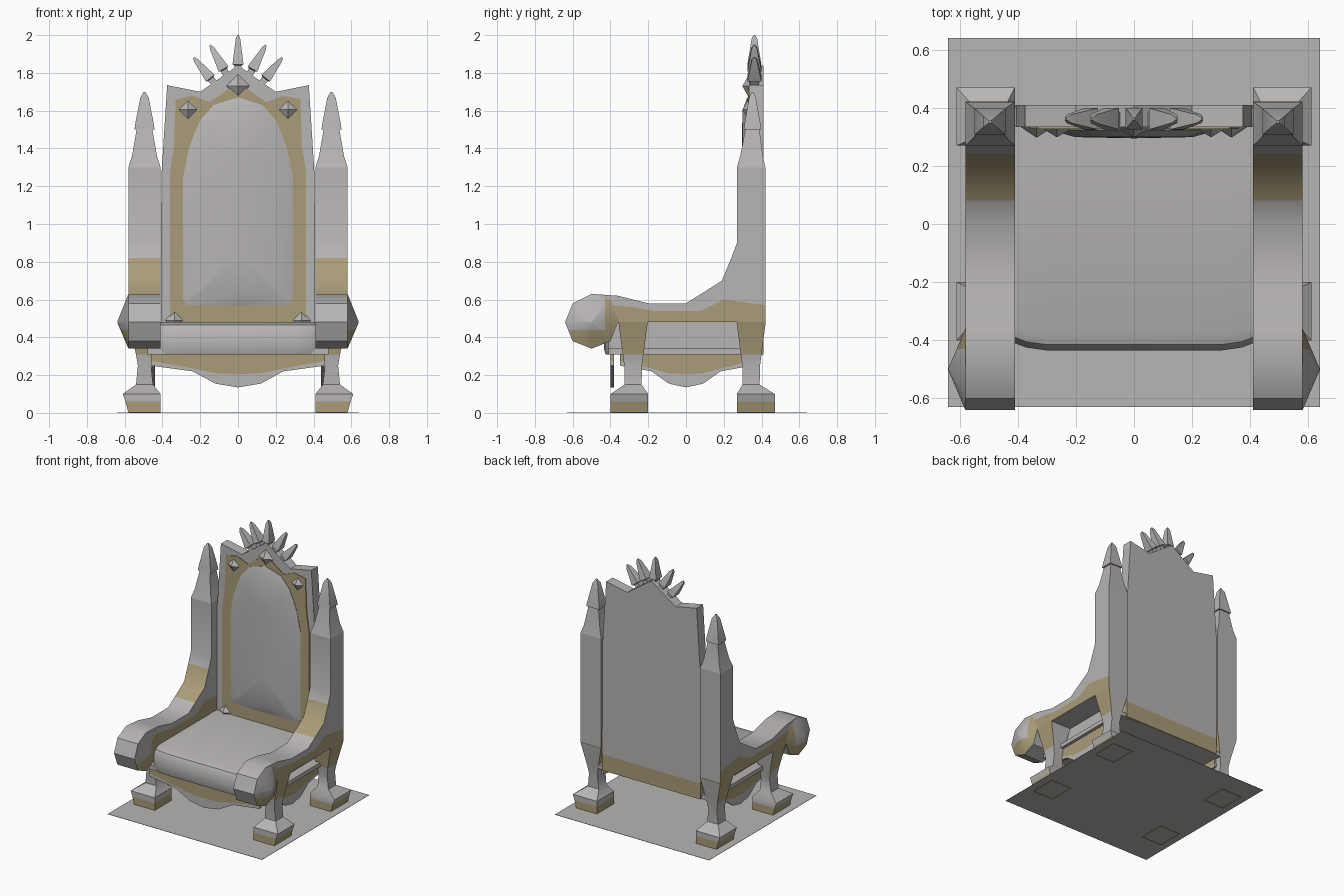
import bpy, bmesh, math
from mathutils import Vector, Matrix

cube = bpy.data.objects.get("Cube")
if cube:
    bpy.data.objects.remove(cube, do_unlink=True)


def material(name, rgb):
    m = bpy.data.materials.new(name)
    m.use_nodes = True
    m.diffuse_color = (*rgb, 1)
    m.node_tree.nodes["Principled BSDF"].inputs["Base Color"].default_value = (*rgb, 1)
    return m


MATS = [material("stone_grey", (0.48, 0.465, 0.455)), material("dull_gold", (0.40, 0.335, 0.19))]
GREY, GOLD = 0, 1


def finish(name, bm, rule=GREY, angle=38):
    """Turn a bmesh into an object, colouring faces by a constant or a rule(centre, normal)."""
    bm.normal_update()
    for f in bm.faces:
        f.smooth = True
        f.material_index = rule(f.calc_center_median(), f.normal) if callable(rule) else rule
    me = bpy.data.meshes.new(name)
    bm.to_mesh(me)
    bm.free()
    for m in MATS:
        me.materials.append(m)
    me.set_sharp_from_angle(angle=math.radians(angle))
    ob = bpy.data.objects.new(name, me)
    bpy.context.collection.objects.link(ob)
    return ob


def skin(name, rings, rule=GREY, caps=(True, True), matrix=None, cuts=()):
    """Loft closed rings of points into a body."""
    bm = bmesh.new()
    vs = [[bm.verts.new(p) for p in r] for r in rings]
    n = len(vs[0])
    for a, b in zip(vs, vs[1:]):
        for i in range(n):
            j = (i + 1) % n
            bm.faces.new((a[i], a[j], b[j], b[i]))
    if caps[0]:
        bm.faces.new(vs[0])
    if caps[1]:
        bm.faces.new(vs[-1])
    bmesh.ops.recalc_face_normals(bm, faces=bm.faces)
    for co, no in cuts:
        bmesh.ops.bisect_plane(bm, geom=bm.verts[:] + bm.edges[:] + bm.faces[:],
                               plane_co=co, plane_no=no)
    if matrix:
        bm.transform(matrix)
    return finish(name, bm, rule)


def along_x(name, pts, x0, x1, rule=GREY):
    return skin(name, [[(x, y, z) for y, z in pts] for x in (x0, x1)], rule)


def along_y(name, pts, y0, y1, rule=GREY):
    return skin(name, [[(x, y, z) for x, z in pts] for y in (y0, y1)], rule)


def tower(name, levels, rule=GREY, caps=(True, True), matrix=None):
    """Stack of rectangles: (x, y, z, half width, half depth)."""
    sq = ((-1, -1), (1, -1), (1, 1), (-1, 1))
    return skin(name, [[(x + a * w, y + b * d, z) for a, b in sq] for x, y, z, w, d in levels],
                rule, caps, matrix)


def mirrored(half):
    """Complete an outline from its +x half, listed bottom to top."""
    return half + [(-x, z) for x, z in reversed(half) if x > 0]


# Floor sheet
along_y("floor_sheet", [(-0.64, 0.003), (0.64, 0.003), (0.64, 0.005), (-0.64, 0.005)], -0.63, 0.64)

# Side frames: grey arm and post above a painted band
band = [(0.42, 0.57), (0.2, 0.6), (0.08, 0.54), (-0.17, 0.54), (-0.28, 0.56),
        (-0.4, 0.57), (-0.44, 0.54), (-0.44, 0.44), (-0.62, 0.43)]
arm_top = [(-0.64, 0.48), (-0.6, 0.58), (-0.5, 0.63), (-0.36, 0.62), (-0.2, 0.58), (0, 0.58),
           (0.08, 0.63), (0.19, 0.7), (0.24, 0.82), (0.27, 0.9), (0.27, 1.3), (0.42, 1.3)]
arm_bottom = [(-0.6, 0.38), (-0.5, 0.34), (-0.4, 0.38), (-0.36, 0.48), (0.42, 0.48)]
knob = [(-0.64, 0.48), (-0.6, 0.58), (-0.5, 0.63), (-0.4, 0.6),
        (-0.36, 0.5), (-0.4, 0.38), (-0.5, 0.34), (-0.6, 0.38)]


def slope_rule(c, n):
    return GOLD if 0.07 < c.y < 0.25 and n.y < -0.3 and n.z > 0.1 else GREY


def side_rule(c, n):
    return GOLD if abs(n.x) > 0.7 else GREY


def knob_rule(c, n):
    return GOLD if c.z < 0.44 or c.y > -0.43 else GREY


def leg_rule(c, n):
    if c.z < 0.06:
        return GOLD
    return GOLD if c.z > 0.32 and n.y < 0.5 else GREY


for side, s in (("left", 1), ("right", -1)):
    along_x(side + "_arm_and_post", arm_top + band, s * 0.41, s * 0.58, slope_rule)
    along_x(side + "_arm_band", band + arm_bottom, s * 0.41, s * 0.58, side_rule)
    skin(side + "_arm_knob",
         [[(s * (0.58 + 0.06 * (1 - k)), -0.5 + (y + 0.5) * k, 0.48 + (z - 0.48) * k)
           for y, z in knob] for k in (1, 0.02)], knob_rule, (False, True),
         cuts=[((0, 0, 0.44), (0, 0, 1)), ((0, -0.43, 0), (0, 1, 0))])

    # Legs with flared feet
    for end, foot_y, leg_y in (("front", -0.3, -0.28), ("back", 0.37, 0.345)):
        x = s * 0.495
        tower(f"{side}_{end}_leg",
              [(x, foot_y, 0, 0.085, 0.1), (s * 0.503, foot_y, 0.06, 0.093, 0.1),
               (s * 0.51, foot_y, 0.1, 0.1, 0.1), (x, leg_y, 0.15, 0.045, 0.045),
               (x, leg_y, 0.25, 0.035, 0.047), (x, leg_y, 0.31, 0.045, 0.055),
               (x, leg_y, 0.48, 0.085, 0.077)], leg_rule, (False, True))

    # Tapered post cap and finial
    x, y = s * 0.495, 0.352
    tower(side + "_post_cap", [(x, 0.345, 1.3, 0.085, 0.075), (x, 0.347, 1.36, 0.066, 0.06),
                               (x, y, 1.51, 0.04, 0.036)])
    tower(side + "_post_finial", [(x, y, 1.5, 0.053, 0.046), (x, y, 1.525, 0.05, 0.043),
                                  (x, y, 1.67, 0.022, 0.018), (x, y, 1.7, 0.004, 0.004)])

# Seat slab and rolled cushion
along_y("seat_slab", [(-0.48, 0.31), (0.48, 0.31), (0.48, 0.34), (-0.48, 0.34)], -0.41, 0.4)
roll = [(-0.425, 0.31), (-0.435, 0.34), (-0.435, 0.43), (-0.415, 0.465), (-0.375, 0.48),
        (0.34, 0.48), (0.34, 0.31)]
skin("seat_cushion", [[(x, y + (dy if y < 0 else 0), z) for y, z in roll]
                      for x, dy in ((-0.41, 0.025), (-0.37, 0.01), (-0.3, 0), (0.3, 0),
                                    (0.37, 0.01), (0.41, 0.025))])

# Scalloped aprons at the front and both sides
edge = [(0.46, 0.25), (0.24, 0.22), (0.12, 0.155), (0, 0.135)]
trim = [(0.46, 0.275), (0.24, 0.235), (0.12, 0.21), (0, 0.205)]


def full(half):
    return half + [(-x, z) for x, z in reversed(half[:-1])]


def squeeze(pts, k):
    return [(x * k, z) for x, z in pts]


gold_apron = full(trim) + [(-0.46, 0.31), (0.46, 0.31)]
grey_apron = full(edge) + full(trim)[::-1]
for label, pts, colour in (("trim", gold_apron, GOLD), ("border", grey_apron, GREY)):
    along_y("front_apron_" + label, pts, -0.4, -0.38, colour)
    for side, s in (("left", 1), ("right", -1)):
        along_x(f"{side}_apron_{label}", squeeze(pts, 0.76), s * 0.44, s * 0.457, colour)

# Backrest board with a painted foot
board = mirrored([(0.408, 0.43), (0.406, 1.25), (0.375, 1.735), (0.2, 1.7), (0, 1.84)])
along_y("backrest_board", board, 0.333, 0.41)
along_y("backrest_foot", [(-0.408, 0.31), (0.408, 0.31), (0.408, 0.43), (-0.408, 0.43)],
        0.333, 0.41, GOLD)

# Painted border and padded centre
inner = mirrored([(0, 0.57), (0.27, 0.57), (0.29, 0.6), (0.29, 1.25), (0.26, 1.4),
                  (0.23, 1.48), (0.2, 1.55), (0.13, 1.63), (0, 1.67)])
outer = mirrored([(0, 0.47), (0.33, 0.47), (0.36, 0.5), (0.36, 1.27), (0.338, 1.42),
                  (0.33, 1.66), (0.24, 1.68), (0.15, 1.645), (0, 1.75)])


def at(pts, y, kx=1, kz=1):
    return [(x * kx, y, 1.1 + (z - 1.1) * kz) for x, z in pts]


skin("backrest_border", [at(outer, 0.334), at(outer, 0.327), at(inner, 0.327), at(inner, 0.334)],
     GOLD, (False, False))
skin("backrest_pad", [at(inner, 0.333), at(inner, 0.324), at(inner, 0.299, 0.7, 0.88),
                      at(inner, 0.295, 0.03, 0.5)], GREY, (False, True))

# Pyramid studs
for i, (x, z, r) in enumerate([(0, 1.73, 0.065), (0.265, 1.605, 0.06), (-0.265, 1.605, 0.06),
                               (0.335, 0.49, 0.055), (-0.335, 0.49, 0.055)]):
    m = Matrix.Translation((x, 0.335, z)) @ Matrix.Rotation(math.pi / 2, 4, "X") \
        @ Matrix.Rotation(math.pi / 4, 4, "Z")
    tower(f"stud_{i + 1}", [(0, 0, 0, r * 0.71, r * 0.71), (0, 0, 0.035, 0.002, 0.002)], matrix=m)

# Crown of spikes
for i, (x, z, tilt, length) in enumerate([(0, 1.81, 0, 0.19), (0.06, 1.79, 29, 0.18),
                                          (-0.06, 1.79, -29, 0.18), (0.125, 1.745, 39, 0.175),
                                          (-0.125, 1.745, -39, 0.175)]):
    m = Matrix.Translation((x, 0.362, z)) @ Matrix.Rotation(math.radians(tilt), 4, "Y")
    tower(f"crown_spike_{i + 1}", [(0, 0, -0.02, 0.017, 0.022), (0, 0, 0.03, 0.019, 0.025),
                                   (0, 0, 0.035, 0.029, 0.037), (0, 0, length - 0.02, 0.012, 0.015),
                                   (0, 0, length, 0.004, 0.004)], matrix=m)
